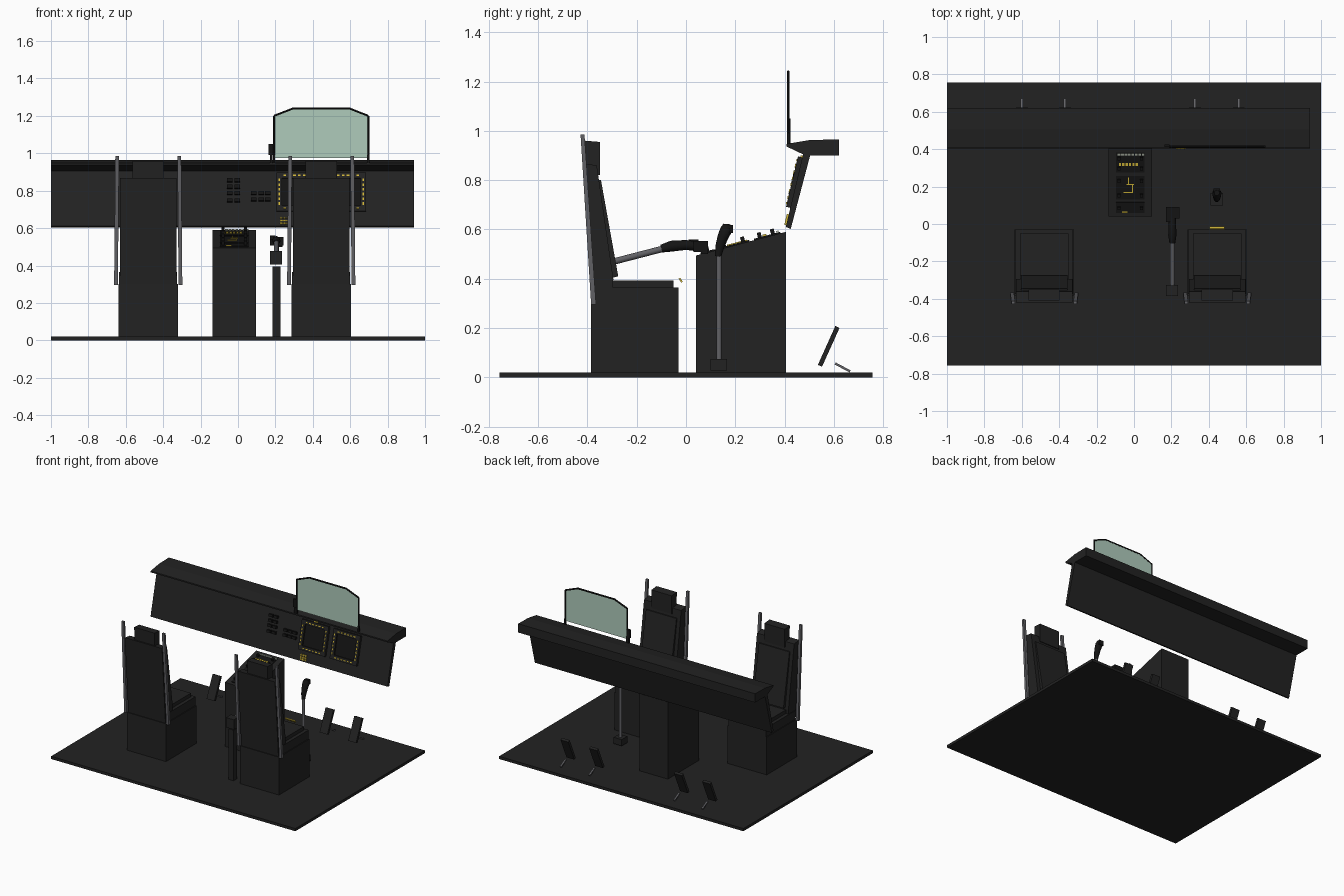
import bpy, bmesh, math
from mathutils import Matrix, Vector

cube = bpy.data.objects.get("Cube")
if cube:
    bpy.data.objects.remove(cube)


def material(name, r, g, b):
    m = bpy.data.materials.new(name)
    m.use_nodes = True
    m.diffuse_color = (r, g, b, 1)
    m.node_tree.nodes["Principled BSDF"].inputs["Base Color"].default_value = (r, g, b, 1)
    return m


DARK = material("charcoal", .016, .016, .016)
BLACK = material("black", .007, .007, .007)
GREY = material("metal grey", .12, .12, .13)
GLASS = material("green glass", .43, .60, .50)
YELLOW = material("yellow", .65, .48, .04)
PALE = material("pale legend", .55, .6, .5)


def finish(name, bm, mat, matrix=None, smooth=False):
    bmesh.ops.recalc_face_normals(bm, faces=bm.faces)
    me = bpy.data.meshes.new(name)
    bm.to_mesh(me)
    bm.free()
    me.materials.append(mat)
    ob = bpy.data.objects.new(name, me)
    bpy.context.collection.objects.link(ob)
    if matrix:
        ob.matrix_world = matrix
    if smooth:
        bpy.ops.object.select_all(action='DESELECT')
        ob.select_set(True)
        bpy.context.view_layer.objects.active = ob
        bpy.ops.object.shade_smooth_by_angle(angle=math.radians(40))
    return ob


def boxes(name, items, mat, matrix=None):
    """One object from boxes given as (centre, size)."""
    bm = bmesh.new()
    for c, s in items:
        bmesh.ops.create_cube(bm, size=1, matrix=Matrix.Translation(c) @ Matrix.Diagonal((*s, 1)))
    return finish(name, bm, mat, matrix)


def span(name, x, y, z, mat):
    return boxes(name, [([(a + b) / 2 for a, b in (x, y, z)], [b - a for a, b in (x, y, z)])], mat)


def prism(name, outline, lo, hi, mat, axis=0):
    """Extrude an outline along x (yz outline) or along y (xz outline)."""
    bm = bmesh.new()
    place = (lambda p, d: (d, *p)) if axis == 0 else (lambda p, d: (p[0], d, p[1]))
    a, b = [[bm.verts.new(place(p, d)) for p in outline] for d in (lo, hi)]
    bm.faces.new(a)
    bm.faces.new(b)
    for i in range(len(a)):
        j = (i + 1) % len(a)
        bm.faces.new((a[i], a[j], b[j], b[i]))
    return finish(name, bm, mat)


def tube(name, points, radii, mat, sides=16):
    """Round bar with a varying radius, following points."""
    bm = bmesh.new()
    pts = [Vector(p) for p in points]
    rings = []
    for i, p in enumerate(pts):
        d = pts[min(i + 1, len(pts) - 1)] - pts[max(i - 1, 0)]
        q = d.to_track_quat('Z', 'Y')
        rings.append([bm.verts.new(p + q @ Vector((math.cos(t), math.sin(t), 0)) * radii[i])
                      for t in (2 * math.pi * k / sides for k in range(sides))])
    for r, s in zip(rings, rings[1:]):
        for k in range(sides):
            j = (k + 1) % sides
            bm.faces.new((r[k], r[j], s[j], s[k]))
    bm.faces.new(rings[0])
    bm.faces.new(rings[-1])
    return finish(name, bm, mat, smooth=True)


# Floor
span("floor", (-1, 1), (-.757, .757), (0, .02), DARK)

# Seats
for side, cx in (("right", -.48), ("left", .445)):
    n = side + "_seat_"
    span(n + "base", (cx - .16, cx + .16), (-.385, -.03), (.02, .30), DARK)
    span(n + "pan", (cx - .155, cx + .155), (-.375, -.03), (.30, .365), DARK)
    span(n + "cushion", (cx - .13, cx + .13), (-.34, -.05), (.365, .392), DARK)
    prism(n + "shell", [(-.42, .868), (-.362, .86), (-.295, .40), (-.30, .30), (-.38, .30)],
          cx - .152, cx + .152, DARK)
    prism(n + "back_pad", [(-.37, .80), (-.345, .80), (-.275, .41), (-.31, .40)],
          cx - .125, cx + .125, DARK)
    prism(n + "headrest", [(-.41, .96), (-.35, .955), (-.35, .82), (-.405, .82)],
          cx - .083, cx + .083, DARK)
    for s in (-1, 1):
        rail = prism(n + "rail", [(-.428, .985), (-.412, .985), (-.365, .295), (-.385, .295)],
                     -.01, .01, GREY)
        rail.matrix_world = Matrix.Translation((cx + s * .17, 0, 0)) @ Matrix.Shear('XY', 4, (s * -.018, 0))
        rail.location.x += s * .005
prism("seat_handle", [(-.03, .40), (-.024, .404), (-.013, .388), (-.019, .384)], .405, .485, YELLOW)

# Pedestal with sloping top
prism("pedestal", [(.04, .02), (.405, .02), (.405, .59), (.04, .494)], -.135, .097, DARK)
ped = Matrix.Translation((-.02, .04, .494)) @ Matrix.Rotation(.257, 4, 'X')
boxes("pedestal_plates", [((0, y, .003), (.15, d, .006)) for y, d in ((.05, .06), (.16, .13), (.30, .11))],
      BLACK, ped)
boxes("pedestal_keys_yellow", [((-.055 + i * .018, .29, .009), (.012, .016, .008)) for i in range(6)]
      + [((.0, .18, .008), (.04, .005, .004)), ((.012, .155, .008), (.005, .045, .004)),
         ((-.01, .135, .008), (.05, .005, .004)), ((-.03, .026, .008), (.03, .006, .004)),
         ((-.01, .20, .008), (.005, .035, .004))], YELLOW, ped)
boxes("pedestal_keys_pale", [((-.06 + i * .0185, .345, .009), (.014, .009, .008)) for i in range(8)],
      PALE, ped)
boxes("pedestal_knobs", [((x, y, .014), (.016, .016, .024)) for x in (-.06, .06)
                         for y in (.05, .12, .20, .27, .325)], BLACK, ped)

# Instrument panel and hood
prism("instrument_panel", [(.405, .61), (.425, .602), (.505, .905), (.475, .905)], -1, .94, DARK)
prism("panel_hood", [(.407, .947), (.505, .963), (.62, .965), (.62, .90), (.485, .90), (.407, .937)],
      -1, .94, DARK)
face = Matrix.Translation((0, .405, .61)) @ Matrix.Rotation(-.233, 4, 'X')

# Two displays with rows of yellow keys around their edges
for i, cx in enumerate((.315, .575)):
    cz, h = .185, .09
    boxes(f"display_bezel_{i}", [((cx + s * .095, -.009, cz), (.03, .018, .21)) for s in (-1, 1)]
          + [((cx, -.009, cz + s * h), (.16, .018, .03)) for s in (-1, 1)], DARK, face)
    boxes(f"display_screen_{i}", [((cx, -.003, cz), (.16, .006, .15))], BLACK, face)
    keys = []
    for k in range(6):
        t = (k - 2.5) * .026
        for s in (-1, 1):
            keys += [((cx + t, -.019, cz + s * h), (.014, .005, .007)),
                     ((cx + s * .095, -.019, cz + t), (.007, .005, .014))]
    boxes(f"display_keys_{i}", keys, YELLOW, face)

# Yellow legends and small dark gauges
boxes("panel_legends", [((.25, -.004, z), (.05, .008, .005)) for z in (.015, .03, .045)]
      + [((x, -.004, .03), (.005, .008, .045)) for x in (.23, .25, .27)]
      + [((.31, -.004, .292), (.03, .008, .01))], YELLOW, face)
boxes("panel_gauges", [((x, -.01, z), (.03, .02, .018)) for x in (-.045, -.005)
                       for z in (.14, .18, .215, .25)]
      + [((x, -.01, z), (.03, .02, .018)) for x in (.085, .125, .16) for z in (.145, .18)], BLACK, face)

# Head-up display: glass with a thin dark frame
rim = [(.192, .975), (.192, 1.20), (.295, 1.24), (.595, 1.24), (.697, 1.20), (.697, .975)]
prism("sight_glass", rim, .413, .417, GLASS, axis=1)
for k, (a, b) in enumerate(zip(rim, rim[1:])):
    tube(f"sight_frame_{k}", [(a[0], .415, a[1]), (b[0], .415, b[1])], (.006, .006), BLACK, 6)
for x in (.192, .697):
    span("sight_foot", (x - .006, x + .006), (.409, .421), (.945, .99), BLACK)
span("sight_knob", (.162, .19), (.411, .425), (.99, 1.05), BLACK)
span("sight_knob_stem", (.172, .184), (.412, .424), (.945, .99), BLACK)

# Cyclic stick
span("stick_base", (.41, .476), (.10, .166), (.028, .075), DARK)
tube("stick_rod", [(.443, .134, .07), (.443, .134, .50)], (.011, .011), GREY)
tube("stick_grip", [(.443, .13, .49), (.443, .137, .53), (.443, .15, .57), (.443, .164, .60), (.443, .166, .622)],
     (.013, .018, .022, .025, .014), BLACK)
span("stick_switch", (.425, .461), (.165, .19), (.585, .618), BLACK)

# Collective lever
span("lever_column", (.184, .226), (-.375, -.335), (.02, .395), DARK)
span("lever_housing", (.172, .236), (-.385, -.325), (.405, .478), DARK)
tube("lever_rod", [(.205, -.35, .455), (.205, -.08, .525)], (.013, .013), GREY)
tube("lever_grip", [(.205, -.10, .522), (.205, -.06, .532), (.205, .0, .537), (.205, .05, .53)],
     (.016, .022, .02, .019), BLACK)
boxes("lever_head", [((.207, .06, .53), (.07, .06, .045)), ((.185, .03, .55), (.03, .04, .02)),
                     ((.225, .075, .515), (.025, .03, .03))], BLACK)

# Foot pedals
for i, cx in enumerate((-.6, -.37, .325, .56)):
    prism(f"pedal_{i}", [(.535, .05), (.552, .043), (.623, .20), (.606, .208)], cx - .032, cx + .032, DARK)
    prism(f"pedal_link_{i}", [(.603, .052), (.608, .06), (.668, .028), (.663, .02)], cx - .006, cx + .006, GREY)
